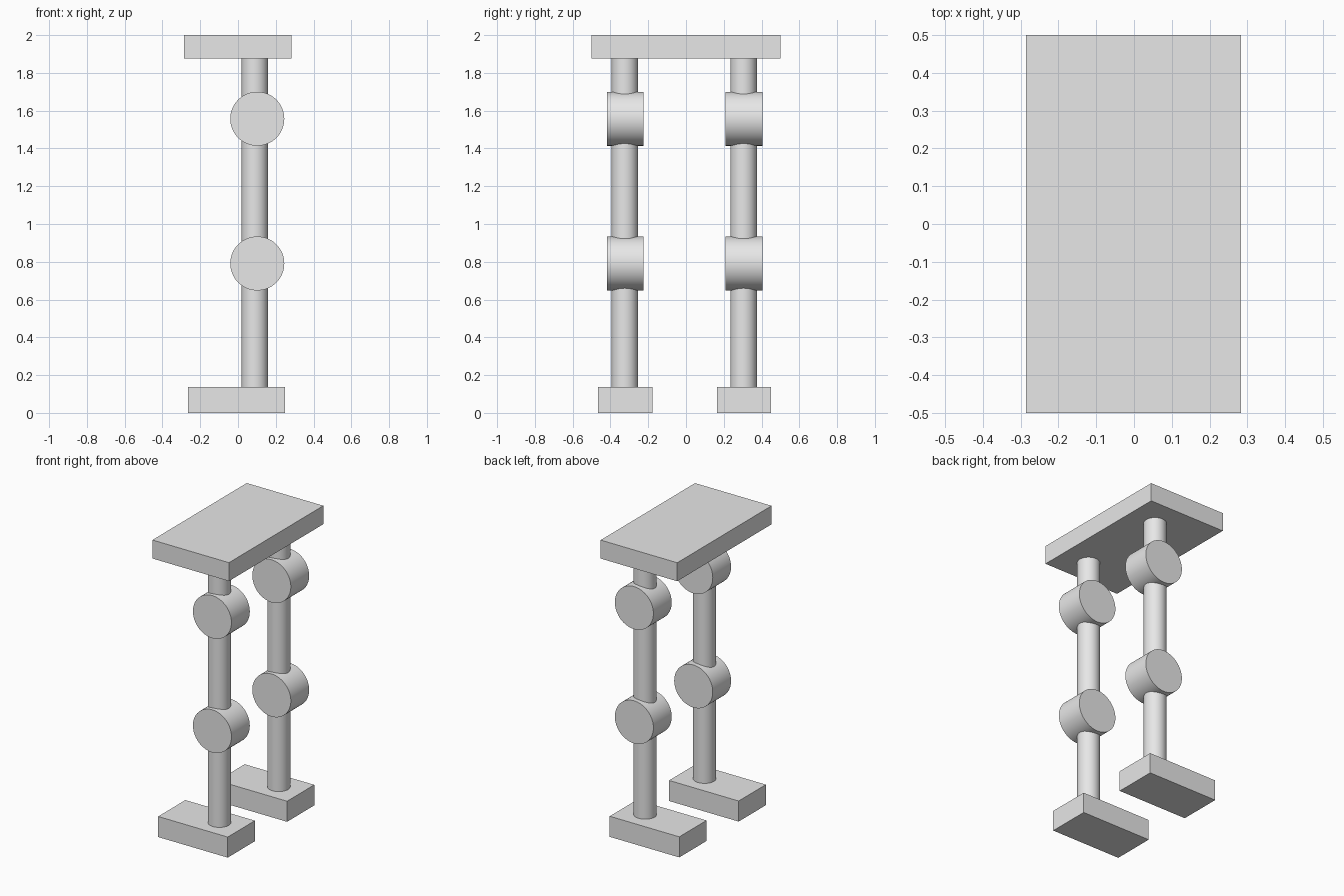
import bpy
import math

cube = bpy.data.objects.get("Cube")
if cube:
    bpy.data.objects.remove(cube, do_unlink=True)

# Single grey finish
grey = bpy.data.materials.new("light_grey")
grey.use_nodes = True
grey.diffuse_color = (0.8, 0.8, 0.8, 1)
grey.node_tree.nodes["Principled BSDF"].inputs["Base Color"].default_value = (0.8, 0.8, 0.8, 1)


def box(name, x, y, z):
    """Box spanning the given (low, high) ranges."""
    spans = (x, y, z)
    bpy.ops.mesh.primitive_cube_add(size=1, location=[(a + b) / 2 for a, b in spans])
    obj = bpy.context.object
    obj.scale = [b - a for a, b in spans]
    bpy.ops.object.transform_apply(location=False, rotation=False, scale=True)
    obj.name = name
    obj.data.materials.append(grey)


def cylinder(name, radius, depth, location, tilt=0):
    """Smooth cylinder with sharp rims, tilted about x."""
    bpy.ops.mesh.primitive_cylinder_add(vertices=64, radius=radius, depth=depth,
                                        location=location, rotation=(tilt, 0, 0))
    obj = bpy.context.object
    obj.name = name
    obj.data.materials.append(grey)
    bpy.ops.object.shade_smooth_by_angle(angle=math.radians(40))


FOOT_TOP, SLAB_BOTTOM = 0.138, 1.876

# Top slab
box("top_slab", (-0.285, 0.283), (-0.5, 0.5), (SLAB_BOTTOM, 2))

# Two legs, each with a foot, a post and two round joints
for side, y in (("front", -0.322), ("back", 0.307)):
    box(side + "_foot", (-0.266, 0.25), (y - 0.144, y + 0.144), (0, FOOT_TOP))
    cylinder(side + "_post", 0.07, SLAB_BOTTOM - FOOT_TOP,
             (0.089, y - 0.002, (SLAB_BOTTOM + FOOT_TOP) / 2))
    for joint, z in (("knee", 0.791), ("hip", 1.557)):
        cylinder(f"{side}_{joint}_joint", 0.143, 0.194, (0.102, y, z), math.pi / 2)
